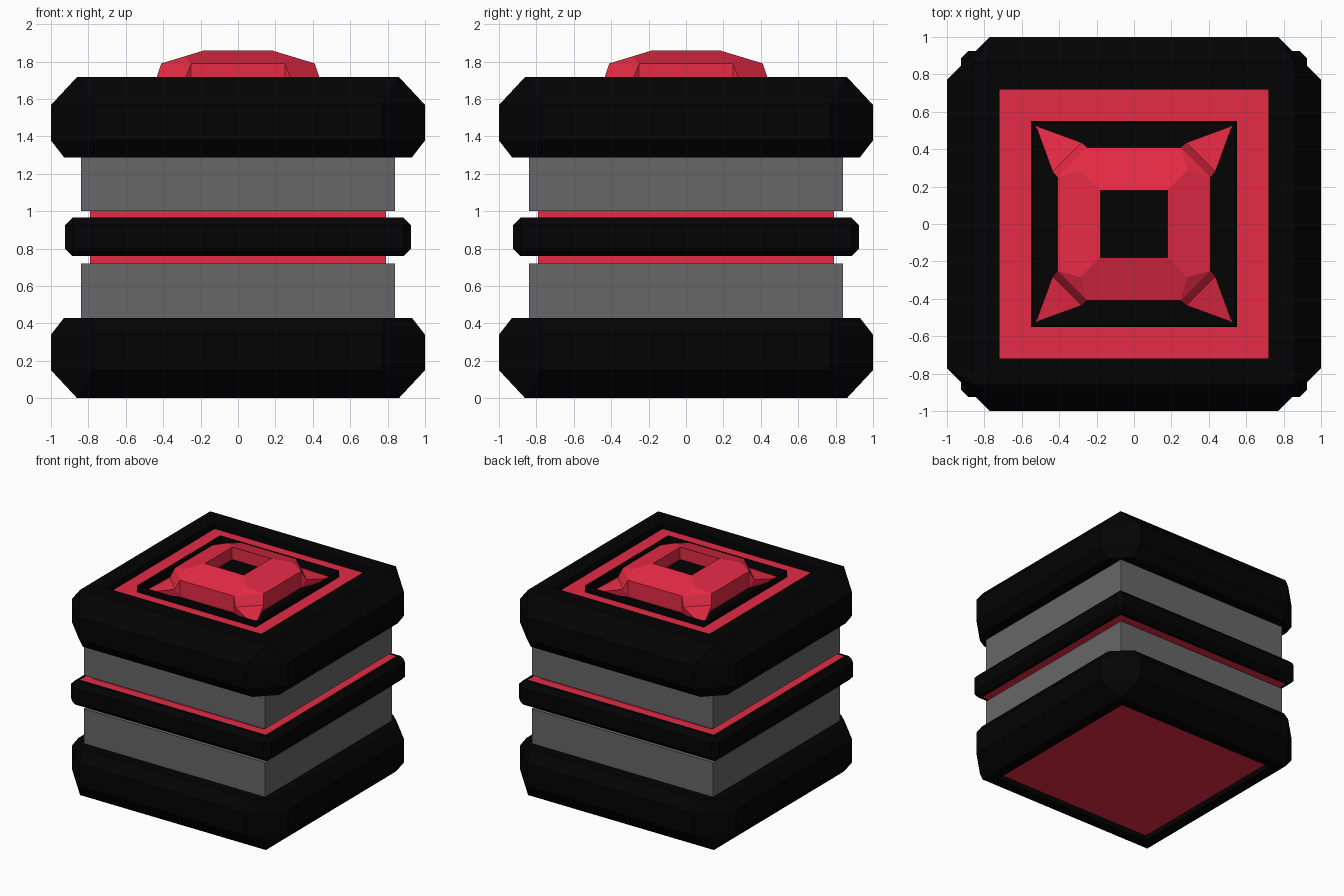
import bpy
import bmesh
from mathutils import Matrix, Vector
from math import pi

if "Cube" in bpy.data.objects:
    bpy.data.objects.remove(bpy.data.objects["Cube"], do_unlink=True)


def material(name, rgb):
    m = bpy.data.materials.new(name)
    m.use_nodes = True
    m.diffuse_color = (*rgb, 1)
    bsdf = next(n for n in m.node_tree.nodes if n.type == "BSDF_PRINCIPLED")
    bsdf.inputs["Base Color"].default_value = (*rgb, 1)
    bsdf.inputs["Roughness"].default_value = 0.7
    return m


BLACK = material("black", (0.001, 0.001, 0.001))
GREY = material("grey", (0.135, 0.135, 0.135))
RED = material("crimson", (0.79, 0.024, 0.06))


def finish(name, bm, mats):
    bmesh.ops.remove_doubles(bm, verts=bm.verts, dist=0.0005)
    bmesh.ops.recalc_face_normals(bm, faces=bm.faces)
    mesh = bpy.data.meshes.new(name)
    bm.to_mesh(mesh)
    bm.free()
    for m in mats:
        mesh.materials.append(m)
    obj = bpy.data.objects.new(name, mesh)
    bpy.context.collection.objects.link(obj)
    return obj


def loft(name, rings, mats, painted=()):
    """Stack of squares (half size, corner cut, z); painted bands use the second material."""
    bm = bmesh.new()
    loops = []
    for h, c, z in rings:
        k = h - c
        outline = [(h, -k), (h, k), (k, h), (-k, h), (-h, k), (-h, -k), (-k, -h), (k, -h)]
        loops.append([bm.verts.new((x, y, z)) for x, y in outline])
    for i, (a, b) in enumerate(zip(loops, loops[1:])):
        for j in range(8):
            n = (j + 1) % 8
            f = bm.faces.new((a[j], a[n], b[n], b[j]))
            f.material_index = int(i in painted)
    first = bm.faces.new(loops[0][::-1])
    first.material_index = int(-1 in painted)
    last = bm.faces.new(loops[-1])
    last.material_index = int(len(rings) - 1 in painted)
    return finish(name, bm, mats)


# Bevelled end slabs: the base has a sunken red panel, the top a sunken red channel
TOP = 1.718
CHANNEL = TOP - 0.055
FLOOR = 1.65
slab = [(0.93, 0.145, 0.43), (1, 0.23, 0.34), (1, 0.23, 0.15), (0.86, 0, 0)]
loft("base_slab", slab + [(0.77, 0, 0), (0.77, 0, 0.045)], [BLACK, RED], painted=(5,))
upper = [(h, c, TOP - z) for h, c, z in slab]
upper += [(0.72, 0, TOP), (0.72, 0, CHANNEL), (0.55, 0, CHANNEL),
          (0.55, 0, TOP), (0.54, 0, FLOOR)]
loft("top_slab", upper, [BLACK, RED], painted=(5,))

# Core, grey walls and middle band with red faces above and below
loft("lower_wall", [(0.84, 0, 0.42), (0.84, 0, 0.72)], [GREY])
loft("upper_wall", [(0.84, 0, 1.0), (0.84, 0, 1.30)], [GREY])
loft("glowing_core", [(0.79, 0, 0.70), (0.79, 0, 1.02)], [RED])
loft("middle_band", [(0.86, 0, 0.76), (0.885, 0, 0.76), (0.925, 0.04, 0.80),
                     (0.925, 0.04, 0.925), (0.885, 0, 0.965), (0.86, 0, 0.965)],
     [BLACK, RED], painted=(-1, 5))

# Black plug in the middle of the emblem
loft("emblem_plug", [(0.19, 0, FLOOR), (0.19, 0, 1.757)], [BLACK])

# Faceted emblem: one quarter, turned four times
hole_low, hole_top = Vector((0.18, 0.18, FLOOR)), Vector((0.18, 0.18, 1.86))
ridge = Vector((0.285, 0.285, 1.828))
side, foot = Vector((0.41, 0.25, 1.79)), Vector((0.41, 0.25, FLOOR))
knee, tip = Vector((0.435, 0.28, 1.715)), Vector((0.525, 0.525, FLOOR + 0.005))


def swap(v):
    return Vector((v.y, v.x, v.z))


def flip(v):
    return Vector((v.x, -v.y, v.z))


quarter = [
    [hole_low, hole_top, flip(hole_top), flip(hole_low)],
    [hole_top, ridge, side, flip(side), flip(ridge), flip(hole_top)],
    [side, flip(side), flip(foot), foot],
    [ridge, swap(side), side],
    [side, swap(side), swap(knee), knee],
    [knee, swap(knee), tip],
    [side, knee, foot],
    [knee, tip, foot],
    [swap(side), swap(foot), swap(knee)],
    [swap(knee), swap(foot), tip],
]
bm = bmesh.new()
for q in range(4):
    turn = Matrix.Rotation(q * pi / 2, 3, "Z")
    for face in quarter:
        bm.faces.new([bm.verts.new(turn @ v) for v in face])
finish("emblem", bm, [RED])
